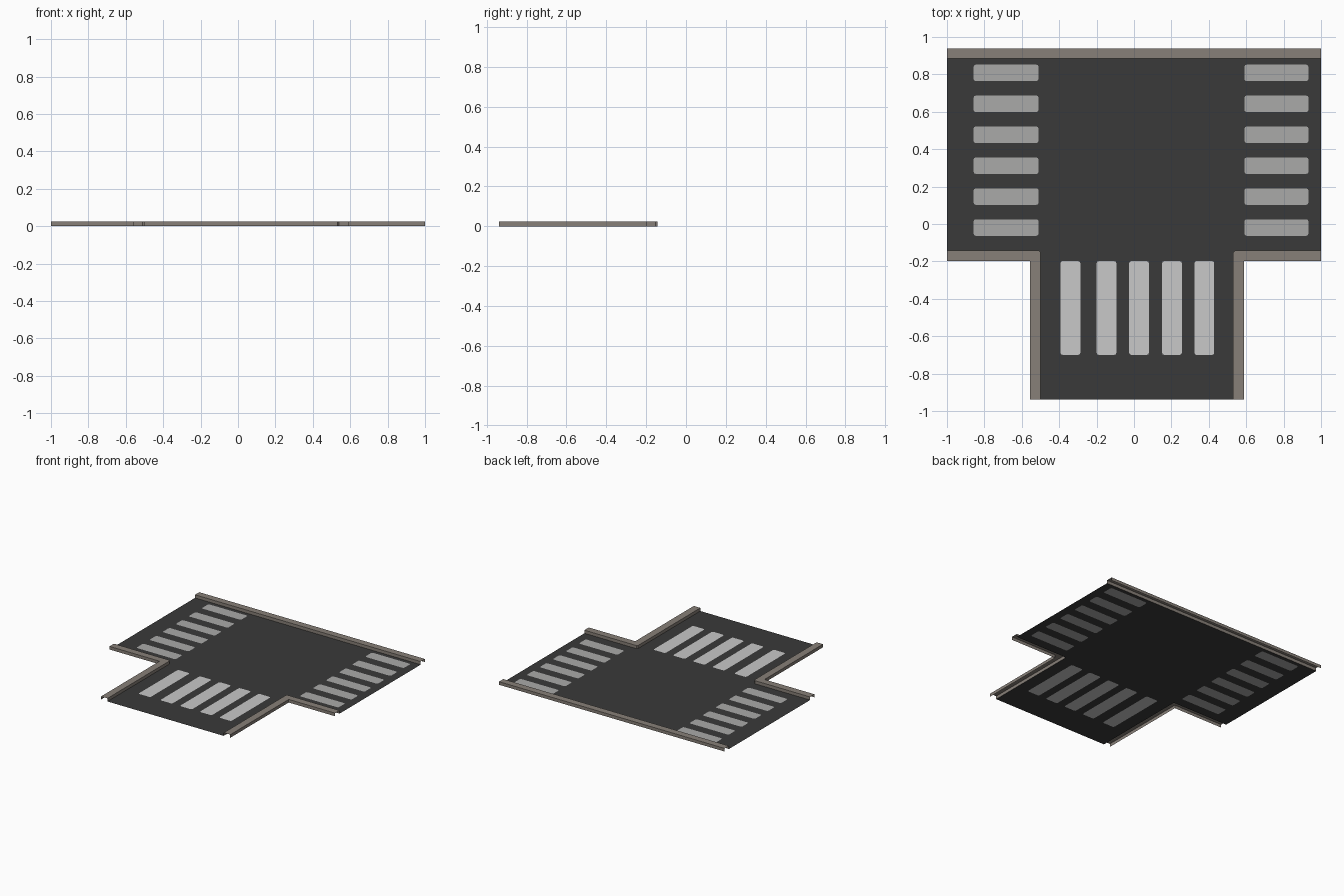
import bpy, bmesh

if "Cube" in bpy.data.objects:
    bpy.data.objects.remove(bpy.data.objects["Cube"])


def material(name, rgb):
    m = bpy.data.materials.new(name)
    m.diffuse_color = (*rgb, 1)
    m.use_nodes = True
    m.node_tree.nodes["Principled BSDF"].inputs["Base Color"].default_value = m.diffuse_color
    return m


ASPHALT = material("asphalt", (0.042, 0.042, 0.042))
KERB = material("kerb stone", (0.245, 0.215, 0.188))
GREY = material("worn grey paint", (0.40, 0.40, 0.395))
WHITE = material("pale paint", (0.58, 0.58, 0.58))

Y = 0.938                       # half depth
BACK = 0.884                    # inner line of back kerb
SIDE_IN, SIDE_OUT = -0.142, -0.198   # front edge of the crossing road
TOP = 0.025                     # kerb height


def finish(bm, name, mat):
    me = bpy.data.meshes.new(name)
    bm.to_mesh(me)
    bm.free()
    me.materials.append(mat)
    ob = bpy.data.objects.new(name, me)
    bpy.context.collection.objects.link(ob)
    return ob


def flip_up(bm):
    bm.normal_update()
    for f in bm.faces:
        if f.normal.z < 0:
            f.normal_flip()


def rounded(x0, x1, y0, y1, r=0.012, k=0.29):
    """Rectangle outline with softly rounded corners."""
    pts = []
    for cx, cy, sx, sy in ((x0, y0, 1, 1), (x1, y0, -1, 1), (x1, y1, -1, -1), (x0, y1, 1, -1)):
        c = [(cx, cy + sy * r), (cx + sx * r * k, cy + sy * r * k), (cx + sx * r, cy)]
        pts += c if sx == sy else c[::-1]
    return pts


# Painted stripes: two side crossings and one front crossing
stripes = []
for i in range(6):
    yc = 0.808 - i * 0.1654
    stripes.append(("left_stripe", GREY, rounded(-0.858, -0.51, yc - 0.044, yc + 0.044)))
    stripes.append(("right_stripe", GREY, rounded(0.59, 0.933, yc - 0.044, yc + 0.044)))
for xc in (-0.34, -0.147, 0.027, 0.203, 0.376):
    stripes.append(("front_stripe", WHITE, rounded(xc - 0.053, xc + 0.053, -0.70, -0.198)))

for name, mat, pts in stripes:
    bm = bmesh.new()
    bm.faces.new([bm.verts.new((x, y, 0)) for x, y in pts])
    flip_up(bm)
    finish(bm, name, mat)


# Inner lines of the two corner kerbs, with a small cut corner
def corner_line(s, xi):
    return [(s, SIDE_IN), (xi + s * 0.01, SIDE_IN), (xi, SIDE_IN - 0.01), (xi, -Y)]


left = corner_line(-1, -0.50)
right = corner_line(1, 0.53)

# Road: T-shaped sheet with the stripes cut out
bm = bmesh.new()
outline = [(-1, BACK)] + left + right[::-1] + [(1, BACK)]
for loop in [outline] + [s[2] for s in stripes]:
    vs = [bm.verts.new((x, y, 0)) for x, y in loop]
    for a, b in zip(vs, vs[1:] + vs[:1]):
        bm.edges.new((a, b))
bmesh.ops.triangle_fill(bm, use_beauty=True, use_dissolve=False, edges=bm.edges[:], normal=(0, 0, 1))
flip_up(bm)
finish(bm, "road", ASPHALT)


# Kerbs: hollow channels with a top and two walls, open ends
def kerb(name, inner, outer):
    bm = bmesh.new()
    rows = []
    for line in (inner, outer):
        hi = [bm.verts.new((x, y, TOP)) for x, y in line]
        lo = [bm.verts.new((x, y, 0)) for x, y in line]
        for i in range(len(line) - 1):
            bm.faces.new((hi[i], hi[i + 1], lo[i + 1], lo[i]))
        rows.append(hi)
    top = bm.faces.new(rows[0] + rows[1][::-1])
    bmesh.ops.recalc_face_normals(bm, faces=bm.faces[:])
    bm.normal_update()
    if top.normal.z < 0:
        bmesh.ops.reverse_faces(bm, faces=bm.faces[:])
    finish(bm, name, KERB)


kerb("back_kerb", [(-1, BACK), (1, BACK)], [(-1, Y), (1, Y)])
kerb("left_kerb", left, [(-1, SIDE_OUT), (-0.557, SIDE_OUT), (-0.557, -Y)])
kerb("right_kerb", right, [(1, SIDE_OUT), (0.588, SIDE_OUT), (0.588, -Y)])
